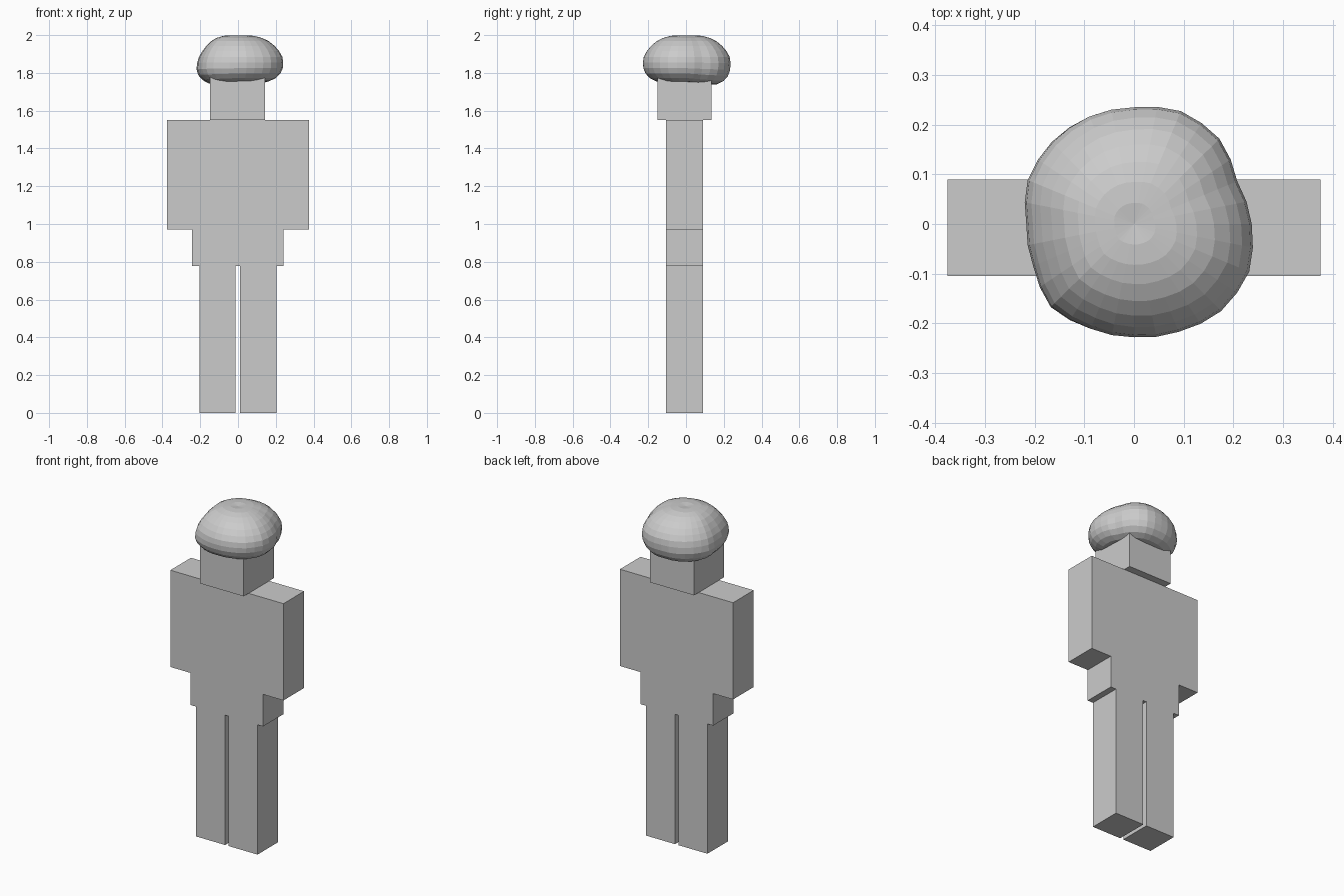
import bpy, bmesh
from math import pi, cos, sin

cube = bpy.data.objects.get("Cube")
if cube:
    bpy.data.objects.remove(cube, do_unlink=True)

grey = bpy.data.materials.new("plain_grey")
grey.use_nodes = True
colour = (0.6, 0.6, 0.6, 1)
grey.diffuse_color = colour
grey.node_tree.nodes["Principled BSDF"].inputs["Base Color"].default_value = colour


def finish(name, bm):
    bmesh.ops.recalc_face_normals(bm, faces=bm.faces[:])
    mesh = bpy.data.meshes.new(name)
    bm.to_mesh(mesh)
    bm.free()
    mesh.materials.append(grey)
    obj = bpy.data.objects.new(name, mesh)
    bpy.context.collection.objects.link(obj)
    return obj


def box(name, xs, ys, zs):
    bm = bmesh.new()
    bmesh.ops.create_cube(bm, size=1)
    for v in bm.verts:
        v.co = [a + (c + 0.5) * (b - a) for c, (a, b) in zip(v.co, (xs, ys, zs))]
    return finish(name, bm)


# Blocky body
depth = (-0.105, 0.09)
box("right_leg", (-0.205, -0.012), depth, (0, 0.778))
box("left_leg", (0.01, 0.203), depth, (0, 0.778))
box("hips", (-0.243, 0.24), depth, (0.778, 0.97))
box("torso", (-0.375, 0.375), depth, (0.97, 1.55))
box("head", (-0.147, 0.144), (-0.152, 0.134), (1.55, 1.83))

# Lumpy hair: outline radii around the head, lofted along a vertical profile
outline = [0.237, 0.225, 0.243, 0.246, 0.235, 0.237, 0.237, 0.235,
           0.22, 0.223, 0.24, 0.231, 0.228, 0.235, 0.248, 0.251]
profile = [(0.18, 1.999), (0.36, 1.996), (0.53, 1.985), (0.68, 1.968),
           (0.81, 1.943), (0.91, 1.915), (0.98, 1.885), (1, 1.855),
           (0.99, 1.825), (0.94, 1.797), (0.84, 1.773), (0.7, 1.757), (0.45, 1.748)]
SEGMENTS = 32


def hair_point(bm, i, scale, z):
    a = 2 * pi * i / SEGMENTS
    k = i // 2
    radius = outline[k]
    if i % 2:
        radius = (radius + outline[(k + 1) % len(outline)]) / 2
    low = max(0, (1.87 - z) / 0.12) * scale
    right, back = max(0, -cos(a)), max(0, sin(a))
    # The right side narrows upward; the back hangs lower
    r = radius * scale * (1 - 0.09 * right * max(0, z - 1.82) / 0.1 * scale ** 2)
    drop = 0.025 * back * low + 0.012 * right * low
    return bm.verts.new((r * cos(a), r * sin(a), z - drop))


bm = bmesh.new()
rings = [[hair_point(bm, i, s, z) for i in range(SEGMENTS)] for s, z in profile]
crown = bm.verts.new((0, 0, 1.994))
base = bm.verts.new((0, 0, 1.745))
for i in range(SEGMENTS):
    j = (i + 1) % SEGMENTS
    bm.faces.new((crown, rings[0][i], rings[0][j]))
    bm.faces.new((base, rings[-1][j], rings[-1][i]))
    for upper, lower in zip(rings, rings[1:]):
        bm.faces.new((upper[i], lower[i], lower[j], upper[j]))
finish("hair", bm)
